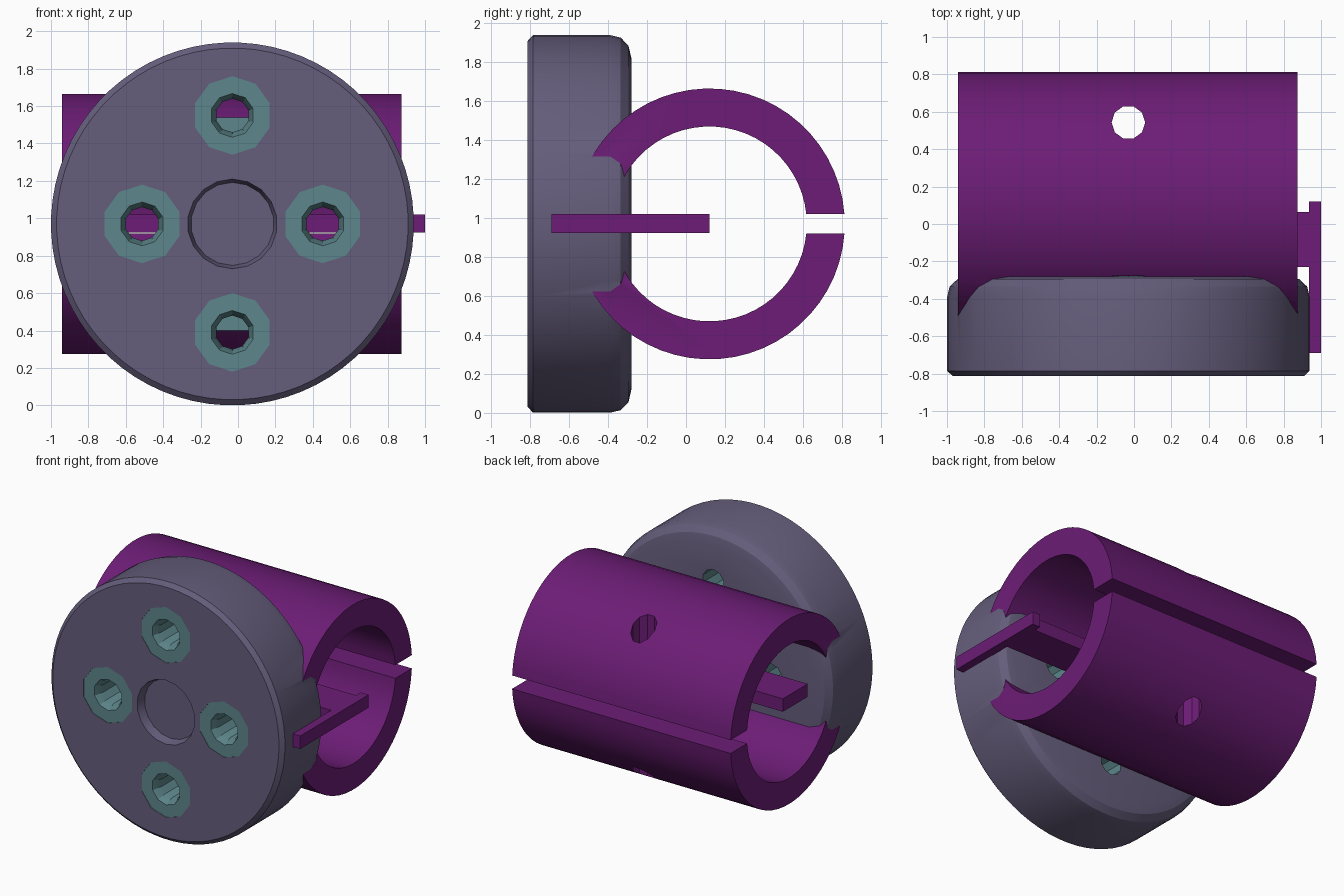
import bpy, bmesh
from math import sin, cos, asin, pi, tau

if "Cube" in bpy.data.objects:
    bpy.data.objects.remove(bpy.data.objects["Cube"])

CX, CZ = -0.03, 0.97          # centre line of the flange
TY, RO, RI = 0.12, 0.695, 0.5  # tube centre and radii


def material(name, rgb):
    m = bpy.data.materials.new(name)
    m.diffuse_color = (*rgb, 1)
    m.use_nodes = True
    m.node_tree.nodes["Principled BSDF"].inputs["Base Color"].default_value = m.diffuse_color
    return m


purple = material("purple", (0.15, 0.012, 0.18))
slate = material("slate", (0.13, 0.11, 0.2))
teal = material("teal", (0.11, 0.24, 0.26))


def finish(name, bm, mat):
    bmesh.ops.recalc_face_normals(bm, faces=bm.faces)
    me = bpy.data.meshes.new(name)
    bm.to_mesh(me)
    bm.free()
    me.materials.append(mat)
    ob = bpy.data.objects.new(name, me)
    bpy.context.collection.objects.link(ob)
    return ob


def lathe(name, profile, n, mat, x=CX, z=CZ):
    """Solid of revolution about a y axis from (radius, y) points."""
    bm = bmesh.new()
    rings = [[bm.verts.new((x + r * cos(tau * (i + .5) / n), y, z + r * sin(tau * (i + .5) / n)))
              for i in range(n)] for r, y in profile]
    for a, b in zip(rings, rings[1:]):
        for i in range(n):
            j = (i + 1) % n
            bm.faces.new((a[i], a[j], b[j], b[i]))
    bm.faces.new(rings[0])
    bm.faces.new(rings[-1])
    return finish(name, bm, mat)


def prism(name, pts, vec, mat):
    """Extrude a flat outline along a vector."""
    bm = bmesh.new()
    f = bm.faces.new([bm.verts.new(p) for p in pts])
    ext = bmesh.ops.extrude_face_region(bm, geom=[f], use_keep_orig=True)
    verts = [v for v in ext["geom"] if isinstance(v, bmesh.types.BMVert)]
    bmesh.ops.translate(bm, verts=verts, vec=vec)
    return finish(name, bm, mat)


def boolean(ob, other, op):
    m = ob.modifiers.new(op, 'BOOLEAN')
    m.operation, m.object, m.solver = op, other, 'EXACT'
    m.material_mode = 'TRANSFER'
    bpy.context.view_layer.objects.active = ob
    bpy.ops.object.modifier_apply(modifier=m.name)
    bpy.data.objects.remove(other, do_unlink=True)


# Round flange with chamfered front and rounded back edge
body = lathe("clamp_body", [(0.94, -0.813), (0.97, -0.785), (0.97, -0.39), (0.957, -0.335),
                            (0.915, -0.295), (0.85, -0.28)], 72, slate)

# Split tube with a parallel-sided slot at the back
N = 56
outline = []
for r, order in ((RO, range(N + 1)), (RI, range(N, -1, -1))):
    a0 = asin(0.05 / r)
    for i in order:
        a = a0 + (tau - 2 * a0) * i / N
        outline.append((-0.94, TY + r * cos(a), CZ + r * sin(a)))
tube = prism("split_tube", outline, (1.815, 0, 0), purple)
boolean(body, tube, 'UNION')

# Four countersunk screw holes with tinted pads
for dx, dz in ((0, 0.58), (0, -0.58), (0.483, 0), (-0.483, 0)):
    cutter = lathe("screw_hole", [(0.21, -0.85), (0.21, -0.81), (0.117, -0.81), (0.09, -0.74),
                                  (0.09, -0.278)], 10, teal, CX + dx, CZ + dz)
    boolean(body, cutter, 'DIFFERENCE')

# Shallow centre recess
boolean(body, lathe("recess", [(0.24, -0.85), (0.24, -0.813), (0.222, -0.75)], 18, slate),
        'DIFFERENCE')

# Cross hole straight down through both tube walls
circle = [(CX + 0.09 * cos(tau * i / 10), 0.543 + 0.09 * sin(tau * i / 10), -0.2) for i in range(10)]
boolean(body, prism("cross_hole", circle, (0, 0, 2.4), purple), 'DIFFERENCE')

# Flat key lying inside the bore, with an outer crossbar
key = prism("key_bar", [(x, y, 0.923) for x, y in (
    (-0.85, -0.23), (0.935, -0.23), (0.935, -0.69), (1, -0.69),
    (1, 0.12), (0.935, 0.12), (0.935, 0.065), (-0.85, 0.065))], (0, 0, 0.097), purple)

# Smooth curved surfaces, keep hard edges
bpy.ops.object.select_all(action='DESELECT')
body.select_set(True)
bpy.context.view_layer.objects.active = body
bpy.ops.object.shade_smooth_by_angle(angle=pi / 6)
